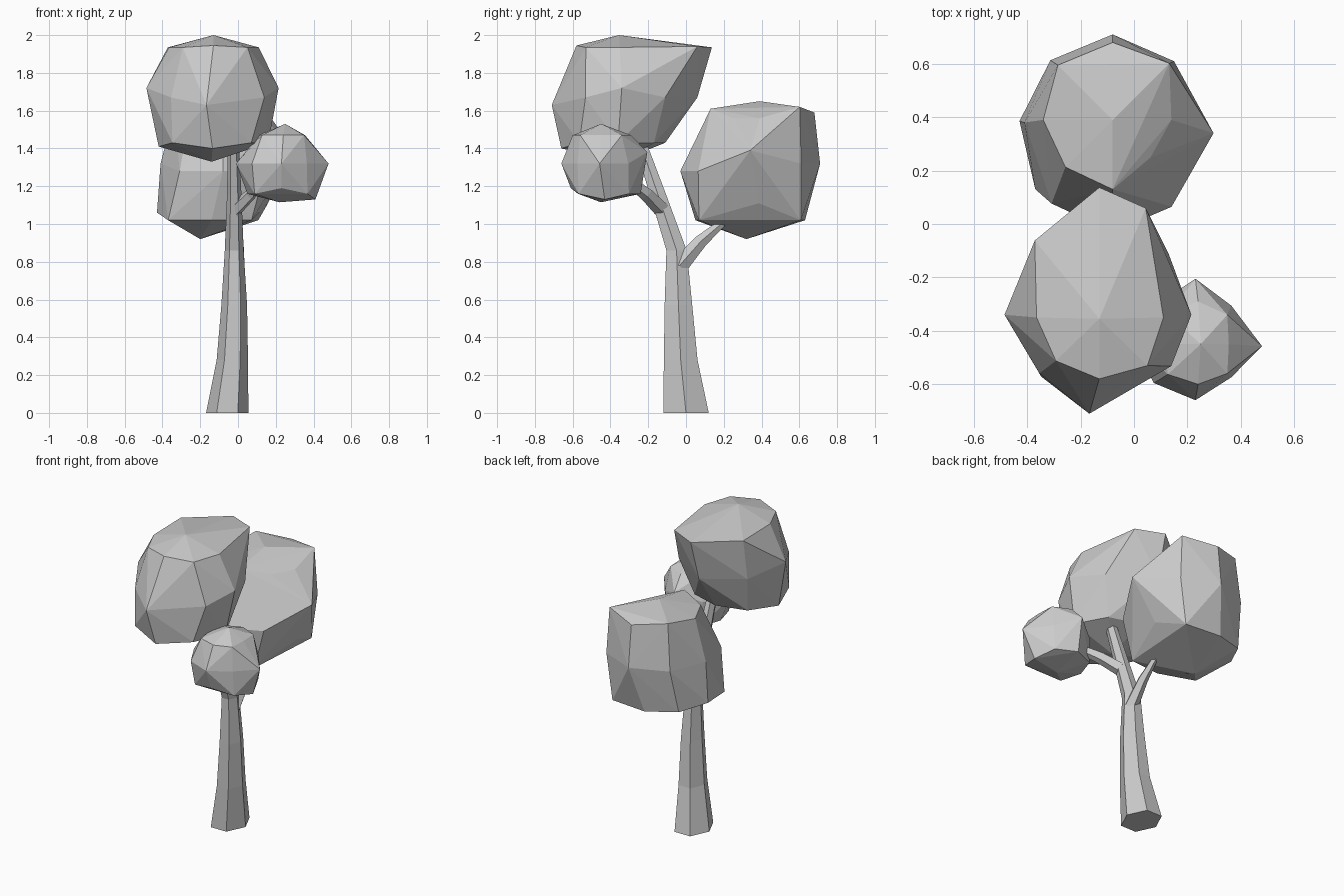
import bpy, bmesh, math
from mathutils import Vector

if "Cube" in bpy.data.objects:
    bpy.data.objects.remove(bpy.data.objects["Cube"])


def make_object(name, bm):
    bmesh.ops.recalc_face_normals(bm, faces=bm.faces)
    mesh = bpy.data.meshes.new(name)
    bm.to_mesh(mesh)
    bm.free()
    obj = bpy.data.objects.new(name, mesh)
    bpy.context.collection.objects.link(obj)
    return obj


def limb(name, stations, sides):
    # stations: (x, y, z, radius, tilt towards the growth direction 0..1)
    bm = bmesh.new()
    pts = [Vector(s[:3]) for s in stations]
    rings = []
    for i, (x, y, z, r, tilt) in enumerate(stations):
        d = pts[min(i + 1, len(pts) - 1)] - pts[max(i - 1, 0)]
        axis = Vector((0, 0, 1)).lerp(d.normalized(), tilt).normalized()
        q = Vector((0, 0, 1)).rotation_difference(axis)
        ring = []
        for k in range(sides):
            a = math.tau * k / sides
            off = q @ Vector((r * math.cos(a), r * 1.24 * math.sin(a), 0))
            ring.append(bm.verts.new(pts[i] + off))
        rings.append(ring)
    for lo, hi in zip(rings, rings[1:]):
        for k in range(sides):
            n = (k + 1) % sides
            bm.faces.new((lo[k], lo[n], hi[n], hi[k]))
    bm.faces.new(rings[0][::-1])
    bm.faces.new(rings[-1])
    return make_object(name, bm)


def foliage(name, top, bottom, tiers):
    # each tier: height, centre and eight reaches (E, NE, N, NW, W, SW, S, SE);
    # a reach may be (reach, lift, turn in degrees)
    bm = bmesh.new()
    bm.verts.new(top)
    bm.verts.new(bottom)
    for z, cx, cy, reaches in tiers:
        for k, reach in enumerate(reaches):
            r, lift, turn = reach if isinstance(reach, tuple) else (reach, 0, 0)
            a = math.tau * k / 8 + math.radians(turn)
            bm.verts.new((cx + r * math.cos(a), cy + r * math.sin(a), z + lift))
    bmesh.ops.convex_hull(bm, input=bm.verts[:])
    loose = [v for v in bm.verts if not v.link_faces]
    bmesh.ops.delete(bm, geom=loose, context='VERTS')
    return make_object(name, bm)


# Six-sided trunk, leaning forward into the front crown
limb("trunk", [(-.057, 0, 0, .112, 0), (-.03, -.028, .28, .083, 0),
               (-.02, -.04, .57, .068, 0), (-.02, -.05, .86, .05, 0),
               (-.02, -.15, 1.16, .038, .6), (-.025, -.26, 1.48, .028, 1)], 6)

# Side branches
limb("back_branch", [(-.005, -.035, .78, .04, 1), (0, .08, .91, .029, 1),
                     (0, .22, 1.03, .014, 1)], 5)
limb("side_branch", [(-.01, -.13, 1.08, .036, 1), (.07, -.21, 1.16, .031, 1),
                     (.16, -.34, 1.26, .022, 1)], 5)

# Faceted crowns
foliage("front_crown", (-.13, -.355, 2.0), (-.14, -.36, 1.33), [
    (1.935, -.13, -.35, [.24, (.445, .005, 22), .487, (.376, 0, -5), .235,
                         .23, (.23, .01, 0), .255]),
    (1.67, -.135, -.34, [(.35, .05, 0), (.35, 0, -4), .40, .34, (.35, .05, 0),
                         .31, (.372, -.04, -5), (.335, 0, 10)]),
    (1.43, -.135, -.36, [.295, .27, .25, .28, (.285, -.02, 0),
                         .30, (.30, -.03, 0), .29])])

foliage("back_crown", (-.08, .39, 1.65), (-.2, .32, .92), [
    (1.59, -.08, .39, [(.22, -.03, 0), (.30, .03, 0), .29, (.29, .03, 0), .26,
                       .25, (.26, .02, 0), (.20, -.03, 0)]),
    (1.32, -.08, .38, [(.38, .07, -6), .325, .33, .33, .33,
                       (.38, -.04, 8), (.41, -.04, 0), (.385, -.04, -10)]),
    (1.02, -.14, .36, [(.30, .09, 5), .35, .27, (.28, .02, 0), (.29, .04, -5),
                       .325, .31, (.36, 0, -9)])])

foliage("side_crown", (.25, -.45, 1.53), (.22, -.45, 1.115), [
    (1.47, .24, -.45, [.115, .155, .16, .16, .13, .16, .15, .155]),
    (1.32, .23, -.44, [(.25, 0, -4), .19, (.235, .06, 0), .20, .24, .22, .22, .19]),
    (1.16, .23, -.43, [(.18, -.03, 0), .18, .19, .19, .18, .20, (.18, .03, 0), .195])])
